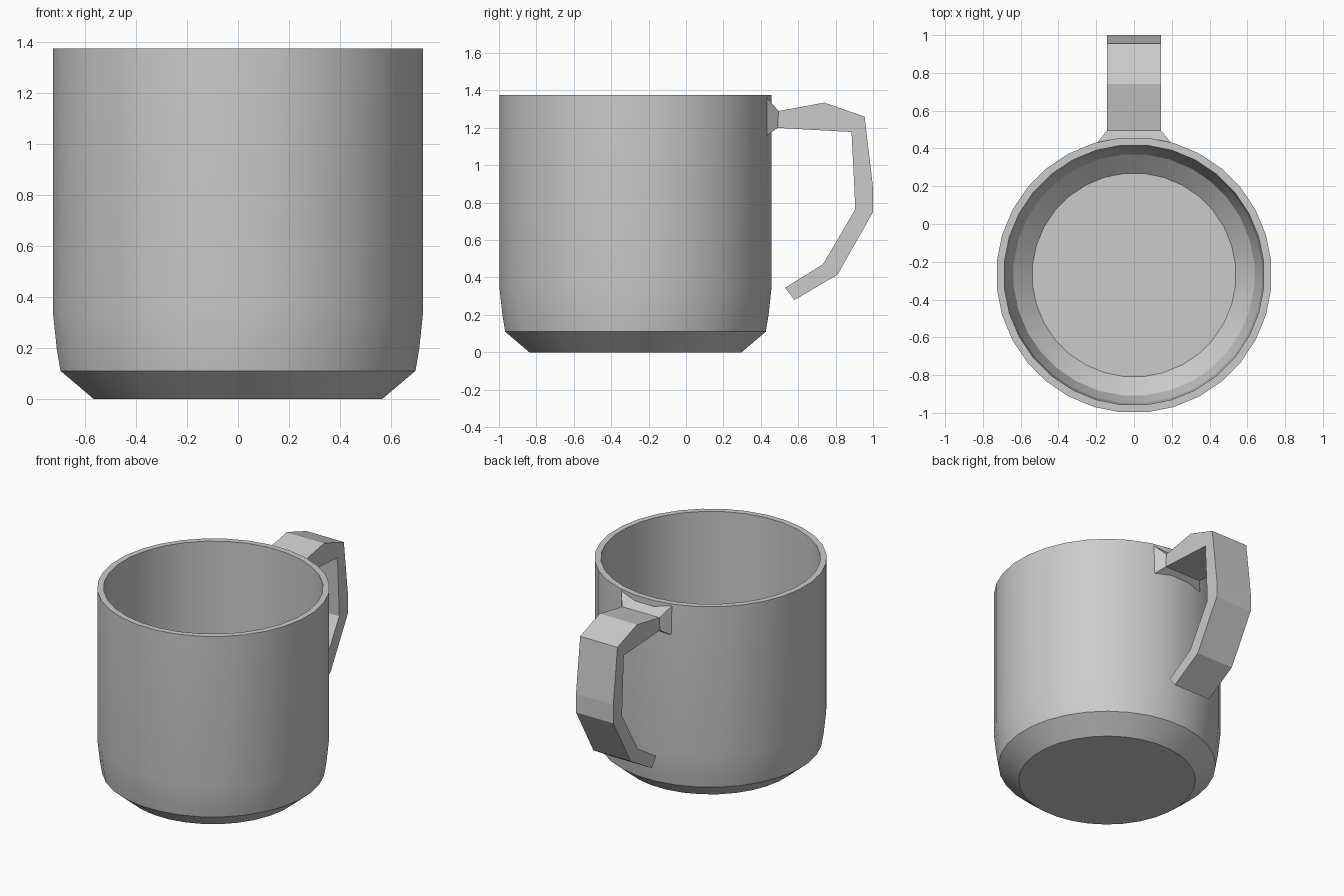
import bpy, bmesh, math

cube = bpy.data.objects.get("Cube")
if cube:
    bpy.data.objects.remove(cube, do_unlink=True)

CENTRE_Y = -0.27
SIDES = 32

grey = bpy.data.materials.new("plain_grey")
grey.use_nodes = True
colour = (0.6, 0.6, 0.6, 1)
grey.diffuse_color = colour
grey.node_tree.nodes["Principled BSDF"].inputs["Base Color"].default_value = colour


def finish(name, bm):
    bmesh.ops.recalc_face_normals(bm, faces=bm.faces)
    mesh = bpy.data.meshes.new(name)
    bm.to_mesh(mesh)
    bm.free()
    mesh.materials.append(grey)
    obj = bpy.data.objects.new(name, mesh)
    bpy.context.collection.objects.link(obj)
    return obj


def bridge(bm, a, b):
    for i in range(len(a)):
        j = (i + 1) % len(a)
        bm.faces.new((a[i], a[j], b[j], b[i]))


# Cup: one closed profile from the outside base, over the rim, to the inner floor
profile = [(0.57, 0), (0.70, 0.11), (0.715, 0.2), (0.73, 0.34), (0.73, 1.375),
           (0.69, 1.375), (0.68, 0.28), (0.64, 0.14), (0.54, 0.05)]
bm = bmesh.new()
rings = []
for r, z in profile:
    angles = [2 * math.pi * (i + 0.5) / SIDES for i in range(SIDES)]
    rings.append([bm.verts.new((r * math.cos(a), CENTRE_Y + r * math.sin(a), z)) for a in angles])
for a, b in zip(rings, rings[1:]):
    bridge(bm, a, b)
bm.faces.new(rings[0])
bm.faces.new(rings[-1])
cup = finish("cup", bm)

# Handle: paired outer and inner points (y, z), flared at the cup, open at the lower end
stations = [(0.425, 1.37, 0.42, 1.15, 0.20), (0.495, 1.29, 0.49, 1.2, 0.143),
            (0.74, 1.335, 0.72, 1.187, 0.143), (0.955, 1.26, 0.885, 1.178, 0.143),
            (1.0, 0.88, 0.90, 0.88, 0.143), (1.0, 0.75, 0.905, 0.765, 0.143),
            (0.81, 0.415, 0.735, 0.475, 0.143), (0.725, 0.365, 0.73, 0.47, 0.143),
            (0.58, 0.28, 0.53, 0.345, 0.143)]
bm = bmesh.new()
loops = []
for yo, zo, yi, zi, w in stations:
    loops.append([bm.verts.new(p) for p in ((-w, yo, zo), (w, yo, zo), (w, yi, zi), (-w, yi, zi))])
for a, b in zip(loops, loops[1:]):
    bridge(bm, a, b)
bm.faces.new(loops[0])
bm.faces.new(loops[-1])
handle = finish("handle", bm)

# Soft shading with crisp edges on the cup
bpy.ops.object.select_all(action='DESELECT')
cup.select_set(True)
bpy.context.view_layer.objects.active = cup
bpy.ops.object.shade_smooth_by_angle(angle=math.radians(15))
cup.select_set(False)
